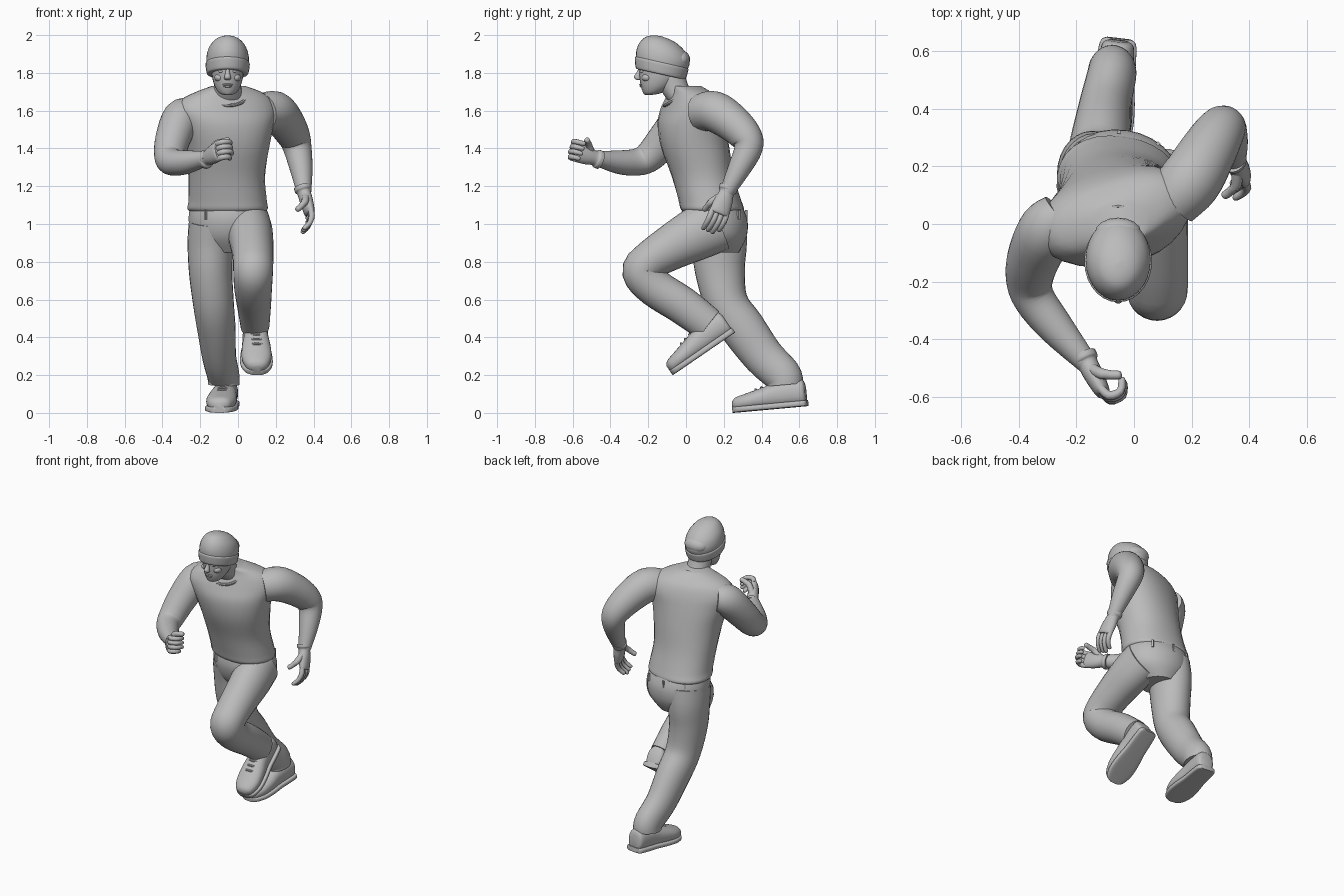
import bpy, bmesh, math
from mathutils import Vector, Matrix, Quaternion

if "Cube" in bpy.data.objects:
    bpy.data.objects.remove(bpy.data.objects["Cube"])

X, Y, Z = Vector((1, 0, 0)), Vector((0, 1, 0)), Vector((0, 0, 1))
grey = bpy.data.materials.new("plain grey")
grey.use_nodes = True
grey.diffuse_color = (0.5, 0.5, 0.5, 1)
grey.node_tree.nodes["Principled BSDF"].inputs["Base Color"].default_value = grey.diffuse_color
parts = []


def finish(name, bm, matrix=None):
    bmesh.ops.recalc_face_normals(bm, faces=bm.faces)
    if matrix:
        bm.transform(matrix)
    mesh = bpy.data.meshes.new(name)
    bm.to_mesh(mesh)
    bm.free()
    mesh.materials.append(grey)
    obj = bpy.data.objects.new(name, mesh)
    bpy.context.collection.objects.link(obj)
    parts.append(obj)


def spline(rows, steps):
    """Smooth curve through rows of numbers."""
    rows = [list(r) + [0] * (6 - len(r)) for r in rows]
    pts = [rows[0]] + rows + [rows[-1]]
    out = []
    for p, q, r, s in zip(pts, pts[1:], pts[2:], pts[3:]):
        for k in range(steps):
            t = k / steps
            out.append([b + t * (c - a) / 2 + t * t * (a - 2.5 * b + 2 * c - d / 2)
                        + t ** 3 * (1.5 * (b - c) + (d - a) / 2) for a, b, c, d in zip(p, q, r, s)])
    return out + [rows[-1]]


def loft(name, rows, side=X, axis=None, steps=4, count=28, power=2, matrix=None):
    """Tube through rows of x, y, z, half width, half depth, roll."""
    rows = spline(rows, steps)
    centers = [Vector(r[:3]) for r in rows]
    bm, rings = bmesh.new(), []
    for i, (c, r) in enumerate(zip(centers, rows)):
        t = axis or centers[min(i + 1, len(rows) - 1)] - centers[max(i - 1, 0)]
        t = t.normalized()
        u = (side - t * side.dot(t)).normalized()
        u.rotate(Quaternion(t, r[5]))
        v = t.cross(u)
        ring = []
        for k in range(count):
            ang = math.tau * k / count
            x, y = (math.copysign(abs(f) ** (2 / power), f) for f in (math.cos(ang), math.sin(ang)))
            ring.append(bm.verts.new(c + u * x * r[3] + v * y * r[4]))
        rings.append(ring)
    for a, b in zip(rings, rings[1:]):
        for k in range(count):
            n = (k + 1) % count
            bm.faces.new((a[k], a[n], b[n], b[k]))
    bm.faces.new(rings[0])
    bm.faces.new(rings[-1])
    finish(name, bm, matrix)


def ball(name, loc, scale):
    bm = bmesh.new()
    bmesh.ops.create_uvsphere(bm, u_segments=16, v_segments=10, radius=1)
    finish(name, bm, Matrix.LocRotScale(Vector(loc), None, Vector(scale)))


def limb(name, rows):
    loft(name, [(x, y, z, r, r) for x, y, z, r in rows])


# Vest, twisted from hips to shoulders
loft("vest", [
    (-.055, .14, 1.07, .205, .158, -.15), (-.055, .138, 1.085, .214, .166, -.15),
    (-.055, .125, 1.13, .208, .165, -.1), (-.06, .09, 1.25, .203, .165, 0),
    (-.055, .05, 1.4, .22, .178, .15), (-.06, .03, 1.52, .25, .172, .25),
    (-.065, .03, 1.6, .275, .15, .3), (-.06, .03, 1.66, .245, .125, .3),
    (-.05, .02, 1.7, .175, .1, .3), (-.05, 0, 1.73, .09, .08, .2)], axis=Z, power=2.2)

# Neckline band, lower at the front
band = [(.1 * math.cos(a), .1 * math.sin(a), 0, .009, .009)
        for a in (math.tau * k / 24 for k in range(25))]
loft("neckline", band, side=Z, steps=1, count=8,
     matrix=Matrix.Translation((-.055, -.025, 1.675)) @ Matrix.Rotation(.5, 4, "X"))

# Trousers
loft("trouser_seat", [
    (-.055, .14, 1.1, .2, .155, -.15), (-.05, .15, 1.02, .213, .175, -.15),
    (-.05, .16, .93, .195, .16, -.1), (-.05, .17, .85, .11, .11)], axis=Z)
loft("right_trouser_leg", [
    (-.14, .16, 1.01, .12, .155), (-.145, .175, .9, .122, .148), (-.145, .18, .75, .115, .132),
    (-.13, .215, .58, .108, .115), (-.115, .3, .45, .102, .118), (-.1, .41, .3, .09, .108),
    (-.078, .51, .2, .085, .1), (-.076, .525, .15, .084, .095)])
loft("left_trouser_leg", [
    (.05, .16, 1.0, .12, .15), (.065, .05, .945, .12, .14), (.075, -.08, .875, .112, .12),
    (.08, -.19, .805, .107, .105), (.08, -.23, .745, .105, .108), (.08, -.16, .66, .1, .102),
    (.085, -.02, .57, .09, .1), (.09, .12, .465, .077, .092)])

# Belt loops around the waist
for i, deg in enumerate((-125, -50, 50, 90, 130)):
    a = math.radians(deg)
    bm = bmesh.new()
    bmesh.ops.create_cube(bm, size=1)
    spot = Vector((-.052 + .21 * math.cos(a), .147 + .172 * math.sin(a), 1.05))
    finish(f"belt_loop_{i + 1}", bm, Matrix.Translation(spot)
           @ Matrix.Rotation(a - .15, 4, "Z") @ Matrix.Diagonal((.012, .012, .05, 1)))

# Bare arms
limb("right_arm", [
    (-.25, .03, 1.58, .085), (-.3, -.02, 1.56, .1), (-.345, -.11, 1.45, .093),
    (-.362, -.19, 1.36, .082), (-.345, -.26, 1.328, .072), (-.27, -.36, 1.328, .062),
    (-.16, -.485, 1.35, .037)])
limb("left_arm", [
    (.13, .08, 1.59, .1), (.195, .15, 1.595, .108), (.25, .24, 1.54, .1),
    (.295, .315, 1.465, .087), (.315, .33, 1.4, .075), (.335, .28, 1.29, .06),
    (.35, .215, 1.165, .038)])


def hand(name, wrist, d, n, side, curl):
    """Gloved hand: d points along the palm, n is the curl direction."""
    w, d, n = Vector(wrist), Vector(d).normalized(), Vector(n)
    n = (n - d * n.dot(d)).normalized()
    across = d.cross(n) * side

    def at(along, over=0, inward=0):
        return w + d * along + across * over + n * inward

    loft(name + "_palm", [(*at(p), a, b) for p, a, b in (
        (-.035, .05, .046), (-.015, .049, .045), (0, .04, .036), (.05, .05, .034),
        (.11, .054, .027), (.125, .046, .018))], side=across, count=20)
    for i, label in enumerate(("little", "ring", "middle", "index")):
        p = at(.11, (i - 1.5) * .027)
        rows = [(*p, .015, .015)]
        for k in range(3):
            ang = curl * (k + .3)
            p = p + (d * math.cos(ang) + n * math.sin(ang)) * (.042 if 0 < i else .034)
            rows.append((*p, .016 - .002 * k, .016 - .002 * k))
        rows.append((*(p + (p - Vector(rows[-2][:3])) * .2), .005, .005))
        loft(f"{name}_{label}_finger", rows, side=across, count=10, steps=3)
    loft(name + "_thumb", [(*q, r, r) for q, r in (
        (at(.03, .025, .005), .02), (at(.07, .055, .025), .019), (at(.095, .062, .055), .016),
        (at(.11, .065, .08), .014), (at(.113, .066, .086), .004))], side=d + n, count=12)


hand("right_hand", (-.16, -.485, 1.35), (.45, -.85, .3), (.85, .45, 0), 1, 1.1)
hand("left_hand", (.35, .215, 1.165), (.25, -.33, -.9), (-1, -.2, 0), -1, .42)


# Laced shoes, toe at the origin of each
def shoe(name, toe, yaw, pitch):
    m = Matrix.Translation(toe) @ Matrix.Rotation(yaw, 4, "Z") @ Matrix.Rotation(pitch, 4, "X")
    rows = [(0, 0, .04, .025, .018), (0, .02, .045, .056, .035), (0, .08, .052, .078, .045),
            (0, .16, .062, .077, .056), (0, .24, .072, .066, .067), (0, .32, .076, .062, .07),
            (0, .38, .074, .055, .068), (0, .395, .07, .035, .045)]
    loft(name + "_upper", rows, axis=Y, power=2.3, matrix=m)
    sole = [(0, y * 1.01, .016, a + .007, .016) for _, y, _, a, _ in rows]
    loft(name + "_sole", sole, axis=Y, power=5, matrix=m)
    for i in range(4):
        y = .13 + .032 * i
        top = .077 + .25 * y
        lace = [(-.04, y + .008, top - .014, .007, .007), (0, y, top + .003, .007, .007),
                (.04, y + .008, top - .014, .007, .007)]
        loft(f"{name}_lace_{i + 1}", lace, side=Y, count=8, matrix=m)


shoe("right_shoe", (-.1, .25, 0), -.12, .09)
shoe("left_shoe", (.1, -.07, .2), .03, .6)

# Neck, head and face
MID = -.055
loft("neck", [(MID, .01, 1.63, .09, .085), (MID, -.05, 1.7, .074, .078),
              (MID, -.09, 1.8, .07, .08)], axis=Z)
loft("head", [(MID, y, z, a, b) for y, z, a, b in (
    (-.195, 1.684, .022, .02), (-.178, 1.694, .045, .048), (-.158, 1.725, .066, .08),
    (-.142, 1.765, .079, .103), (-.135, 1.81, .085, .114), (-.13, 1.87, .09, .12),
    (-.13, 1.93, .07, .09))], axis=Z)
loft("nose", [(MID, y, z, a, b) for y, z, a, b in (
    (-.238, 1.835, .009, .01), (-.247, 1.805, .011, .014), (-.257, 1.78, .017, .019),
    (-.254, 1.767, .017, .015), (-.248, 1.762, .007, .006))], axis=Z, count=14)
ball("upper_lip", (MID, -.236, 1.738), (.028, .012, .006))
ball("lower_lip", (MID, -.233, 1.729), (.023, .012, .007))
ball("chin", (MID, -.208, 1.7), (.026, .02, .018))
for label, s in (("right", -1), ("left", 1)):
    ball(label + "_eye", (MID + s * .033, -.231, 1.808), (.015, .012, .008))
    ball(label + "_brow", (MID + s * .034, -.231, 1.828), (.027, .018, .008))
    ball(label + "_cheek", (MID + s * .042, -.205, 1.775), (.028, .03, .022))

# Knitted cap with a folded band, tilted down at the back
TILT = Vector((0, .217, .976))
loft("cap", [(MID, y, z, a, b) for y, z, a, b in (
    (-.135, 1.8, .106, .13), (-.13, 1.84, .111, .138), (-.122, 1.885, .112, .145),
    (-.122, 1.93, .1, .128), (-.128, 1.968, .072, .092), (-.132, 1.987, .04, .05),
    (-.135, 1.995, .004, .004))], axis=TILT)
loft("cap_band", [(MID, y, z, a, b) for y, z, a, b in (
    (-.135, 1.793, .104, .128), (-.134, 1.8, .111, .136), (-.131, 1.83, .116, .143),
    (-.129, 1.85, .117, .145), (-.128, 1.857, .11, .138))], axis=TILT)
ball("cap_slouch", (MID, -.03, 1.87), (.08, .052, .05))

# Smooth shading with sharp hems
bpy.ops.object.select_all(action="DESELECT")
for obj in parts:
    obj.select_set(True)
bpy.context.view_layer.objects.active = parts[0]
bpy.ops.object.shade_smooth_by_angle(angle=math.radians(40))
